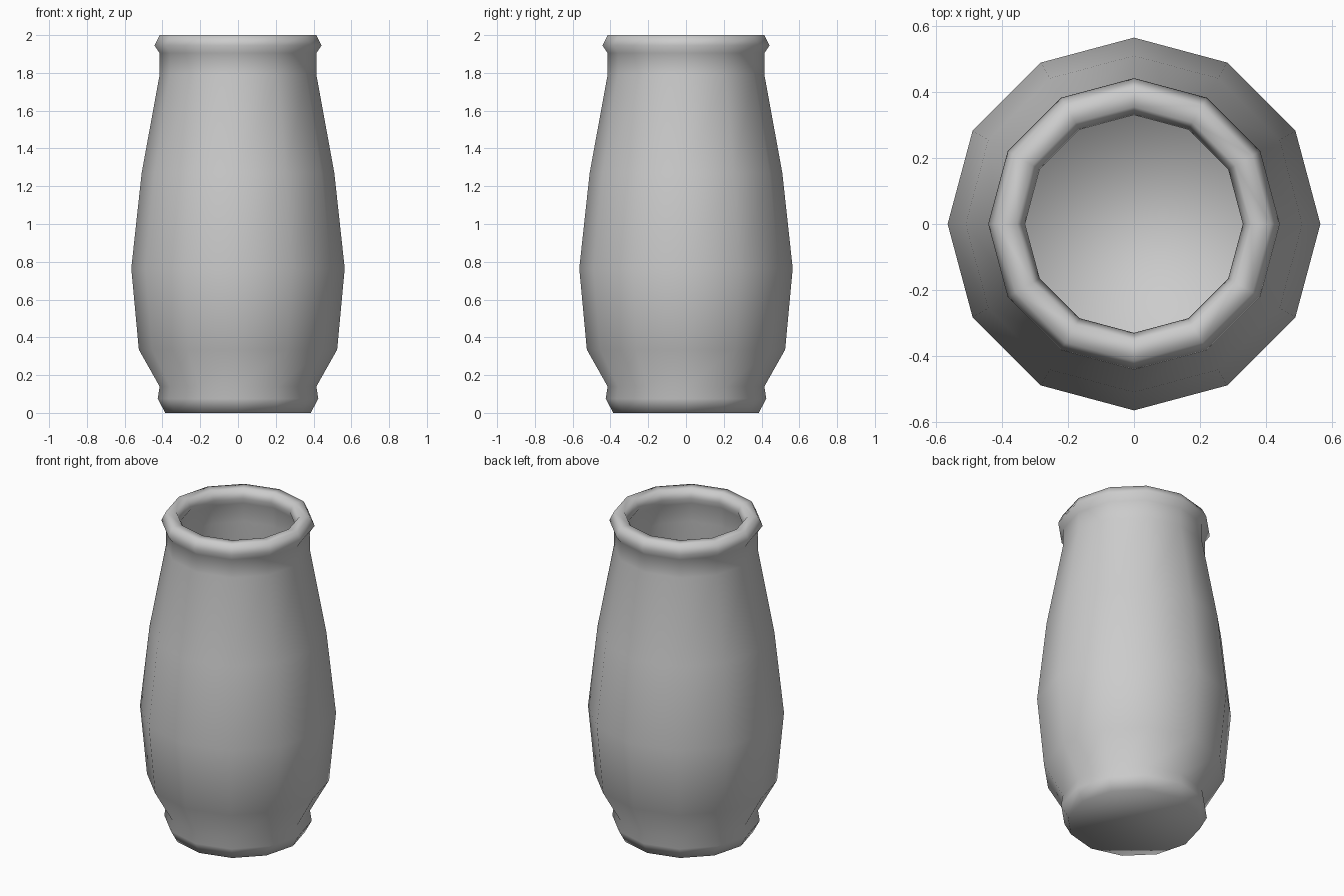
import bpy, bmesh
from math import cos, sin, pi

if "Cube" in bpy.data.objects:
    bpy.data.objects.remove(bpy.data.objects["Cube"])

SIDES = 12

# outer wall from foot to rim, as (radius, height)
outer = [(0.385, 0.0), (0.425, 0.075), (0.415, 0.14), (0.525, 0.335),
         (0.565, 0.765), (0.51, 1.27), (0.415, 1.79), (0.415, 1.905),
         (0.442, 1.945), (0.415, 2.0)]
# rolled lip and inner wall down to the floor
inner = [(0.355, 2.0), (0.33, 1.945), (0.355, 1.905), (0.355, 1.79),
         (0.45, 1.27), (0.505, 0.765), (0.465, 0.335), (0.36, 0.14),
         (0.33, 0.07)]

# vase body: lathe the profile and cap both ends
bm = bmesh.new()
rings = [[bm.verts.new((r * cos(2 * pi * i / SIDES), r * sin(2 * pi * i / SIDES), z))
          for i in range(SIDES)] for r, z in outer + inner]
for a, b in zip(rings, rings[1:]):
    for i in range(SIDES):
        j = (i + 1) % SIDES
        bm.faces.new((a[i], a[j], b[j], b[i]))
bm.faces.new(rings[0][::-1])   # underside
bm.faces.new(rings[-1])        # inside floor
bmesh.ops.recalc_face_normals(bm, faces=bm.faces[:])
for f in bm.faces:
    f.smooth = True

mesh = bpy.data.meshes.new("vase")
bm.to_mesh(mesh)
bm.free()
vase = bpy.data.objects.new("vase", mesh)
bpy.context.collection.objects.link(vase)
